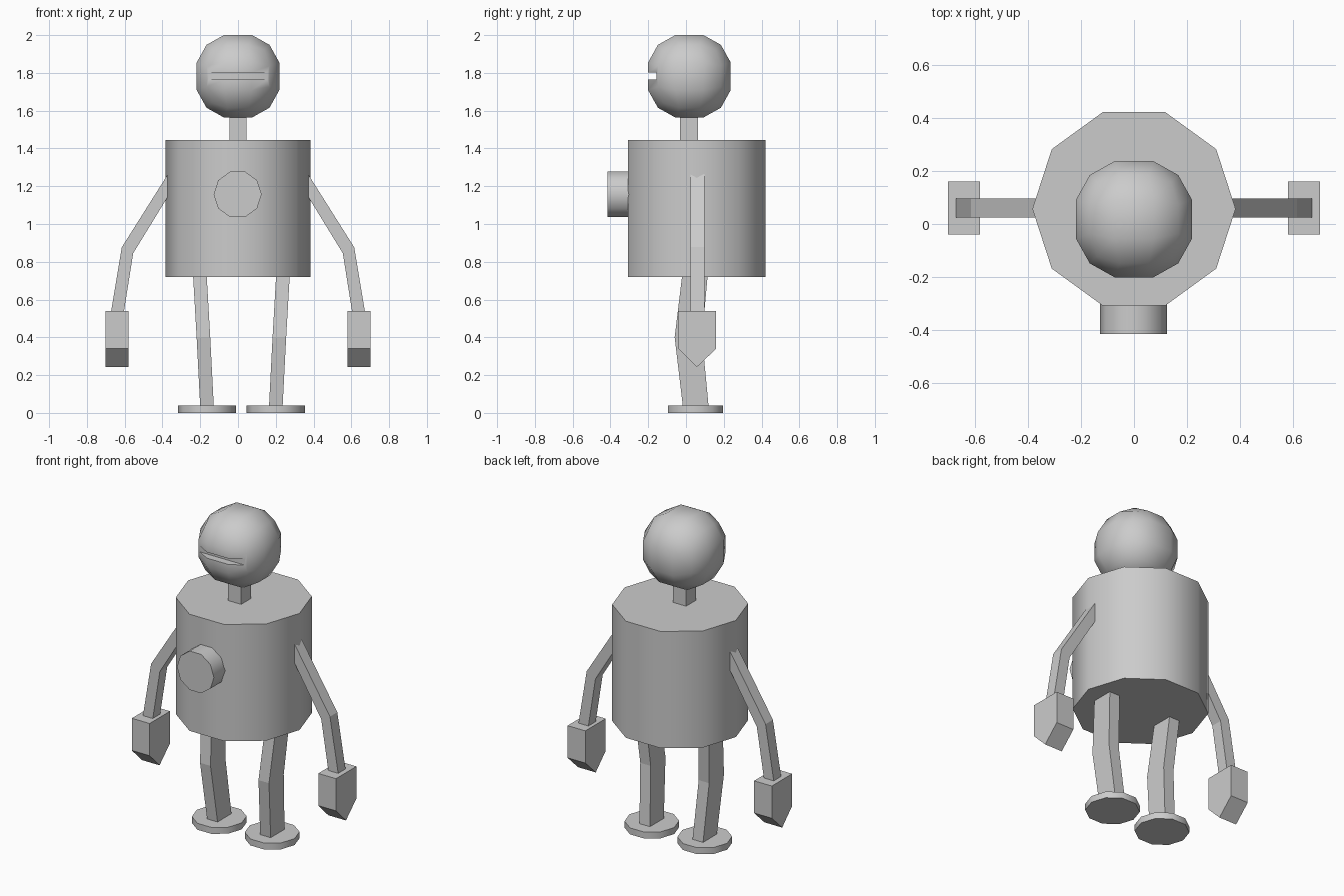
import bpy, bmesh, math
from mathutils import Matrix, Vector

if "Cube" in bpy.data.objects:
    bpy.data.objects.remove(bpy.data.objects["Cube"])

grey = bpy.data.materials.new("grey")
grey.diffuse_color = (0.6, 0.6, 0.6, 1)
grey.use_nodes = True
grey.node_tree.nodes["Principled BSDF"].inputs["Base Color"].default_value = grey.diffuse_color


def finish(name, bm, smooth=False):
    """Turn a bmesh into a named object with the shared material."""
    bmesh.ops.recalc_face_normals(bm, faces=bm.faces)
    mesh = bpy.data.meshes.new(name)
    bm.to_mesh(mesh)
    bm.free()
    mesh.materials.append(grey)
    obj = bpy.data.objects.new(name, mesh)
    bpy.context.collection.objects.link(obj)
    if smooth:
        shade(obj)
    return obj


def shade(obj):
    bpy.ops.object.select_all(action='DESELECT')
    obj.select_set(True)
    bpy.context.view_layer.objects.active = obj
    bpy.ops.object.shade_smooth_by_angle(angle=math.radians(40))


def box(name, lo, hi):
    bm = bmesh.new()
    lo, hi = Vector(lo), Vector(hi)
    size = Matrix.Diagonal((*(hi - lo), 1))
    bmesh.ops.create_cube(bm, size=1, matrix=Matrix.Translation((lo + hi) / 2) @ size)
    return finish(name, bm)


def drum(name, centre, radius, depth, tilt=0):
    """Ten-sided cylinder with a corner on the x axis."""
    bm = bmesh.new()
    bmesh.ops.create_cone(bm, cap_ends=True, segments=10, radius1=radius,
                          radius2=radius, depth=depth)
    # put a corner exactly on +x
    v = bm.verts[:][0].co
    spin = Matrix.Rotation(-math.atan2(v.y, v.x), 4, 'Z')
    bm.transform(Matrix.Translation(centre) @ Matrix.Rotation(tilt, 4, 'X') @ spin)
    return finish(name, bm, True)


def loft(name, rings):
    """Closed skin through a list of equal-sized rings."""
    bm = bmesh.new()
    rows = [[bm.verts.new(p) for p in ring] for ring in rings]
    n = len(rows[0])
    for a, b in zip(rows, rows[1:]):
        for i in range(n):
            j = (i + 1) % n
            bm.faces.new((a[i], a[j], b[j], b[i]))
    bm.faces.new(rows[0])
    bm.faces.new(rows[-1])
    return finish(name, bm)


# torso, chest knob and neck
drum("torso", (0, 0.057, 1.0825), 0.383, 0.725)
drum("chest_knob", (-0.002, -0.34, 1.157), 0.127, 0.15, math.pi / 2)
box("neck", (-0.045, -0.033, 1.43), (0.045, 0.063, 1.62))

# head: rounded cube with a mouth slot
bm = bmesh.new()
bmesh.ops.create_cube(bm, size=2)
bmesh.ops.subdivide_edges(bm, edges=bm.edges[:], cuts=2, use_grid_fill=True)
for v in bm.verts:
    v.co = v.co.normalized() * 0.242 + Vector((0, 0.018, 1.782))
head = finish("head", bm)
slot = box("mouth_cutter", (-0.17, -0.4, 1.765), (0.17, -0.155, 1.802))
cut = head.modifiers.new("mouth", 'BOOLEAN')
cut.operation, cut.solver, cut.object = 'DIFFERENCE', 'EXACT', slot
bpy.context.view_layer.objects.active = head
bpy.ops.object.modifier_apply(modifier=cut.name)
bpy.data.objects.remove(slot)
shade(head)

for side, label in ((1, "left"), (-1, "right")):
    # arm: bent square tube from the shoulder to the hand
    joints = [((0.31, 1.245), (0.35, 1.297)), ((0.555, 0.845), (0.615, 0.877)),
              ((0.605, 0.53), (0.673, 0.53))]
    loft(label + "_arm", [[(side * a[0], 0.025, a[1]), (side * b[0], 0.025, b[1]),
                           (side * b[0], 0.097, b[1]), (side * a[0], 0.097, a[1])]
                          for a, b in joints])
    # hand: block with a wedge-shaped lower end
    outline = [(-0.04, 0.54), (0.16, 0.54), (0.16, 0.34), (0.058, 0.243), (-0.04, 0.34)]
    loft(label + "_hand", [[(side * x, y, z) for y, z in outline] for x in (0.58, 0.702)])
    # leg: bent at the knee, stance slightly off centre
    leg = [(0.238, -0.02, 0.115, 0.73), (0.219, -0.06, 0.085, 0.40),
           (0.2, -0.016, 0.12, 0.03)]
    loft(label + "_leg", [[(0.018 + side * (x - 0.018 + dx), y, z)
                           for dx, y in ((-0.036, y0), (0.036, y0), (0.036, y1), (-0.036, y1))]
                          for x, y0, y1, z in leg])
    drum(label + "_foot", (0.018 + side * 0.182, 0.05, 0.02), 0.154, 0.04)
